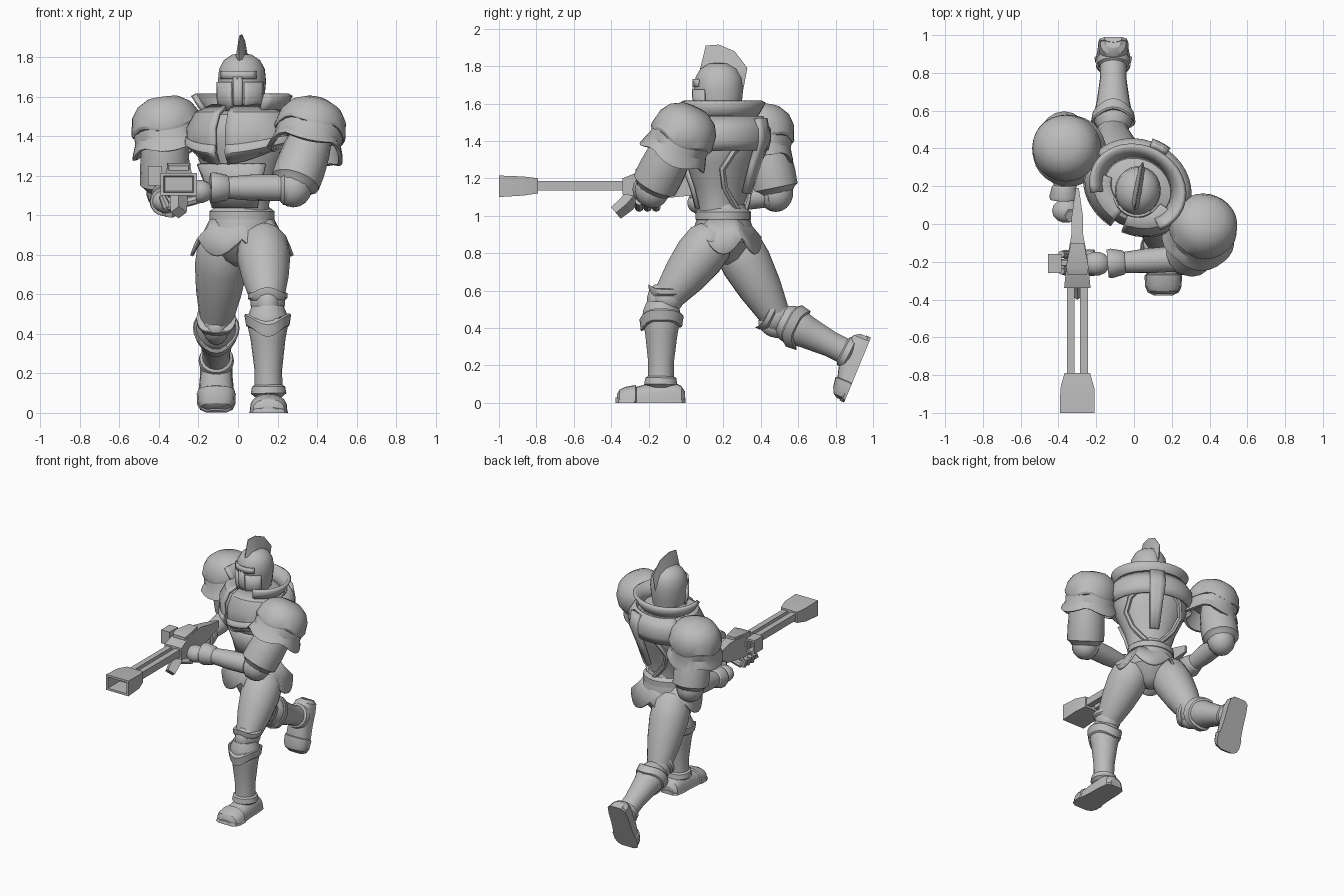
import bpy, bmesh, math
from mathutils import Vector, Matrix

if "Cube" in bpy.data.objects:
    bpy.data.objects.remove(bpy.data.objects["Cube"])

mat = bpy.data.materials.new("armour_grey")
mat.diffuse_color = (0.5, 0.5, 0.5, 1)
mat.use_nodes = True
mat.node_tree.nodes["Principled BSDF"].inputs["Base Color"].default_value = mat.diffuse_color
I = Matrix.Identity(4)
rad = math.radians


def T(*p):
    return Matrix.Translation(p)


def loft(name, rings, M=I, closed=True, thick=0):
    """Skin a list of equal-length rings; cap the ends when closed."""
    bm = bmesh.new()
    vs = [[bm.verts.new(M @ Vector(p)) for p in r] for r in rings]
    n = len(rings[0])
    for a, b in zip(vs, vs[1:]):
        for i in range(n if closed else n - 1):
            j = (i + 1) % n
            bm.faces.new((a[i], a[j], b[j], b[i]))
    if closed:
        bm.faces.new(vs[0][::-1])
        bm.faces.new(vs[-1])
    bmesh.ops.remove_doubles(bm, verts=bm.verts, dist=1e-5)
    bmesh.ops.recalc_face_normals(bm, faces=bm.faces)
    me = bpy.data.meshes.new(name)
    bm.to_mesh(me)
    bm.free()
    me.materials.append(mat)
    ob = bpy.data.objects.new(name, me)
    bpy.context.collection.objects.link(ob)
    if thick:
        m = ob.modifiers.new("thickness", 'SOLIDIFY')
        m.thickness, m.offset = thick, 0
    return ob


def lathe(name, prof, M=I, sx=1, sy=1, n=20, arc=None, wave=None, thick=0.016):
    """Profile rows (r, z, dip): dip scales wave(angle) added to z."""
    a0, a1 = arc or (0, 360)
    k = n if arc is None else n + 1
    angs = [rad(a0 + (a1 - a0) * i / n) for i in range(k)]
    rings = [[(sx * r[0] * math.cos(a), sy * r[0] * math.sin(a),
               r[1] + (r[2] * wave(a) if wave and len(r) > 2 else 0)) for a in angs] for r in prof]
    return loft(name, rings, M, arc is None, thick if arc else 0)


def frame(p, d, back=(0, 1, 0)):
    z = Vector(d).normalized()
    y = Vector(back)
    y = (y - y.dot(z) * z).normalized()
    return T(*p) @ Matrix((y.cross(z), y, z)).transposed().to_4x4()


def limb(name, p0, p1, prof, back=(0, 1, 0), n=16, wave=None, sx=1, sy=1):
    """Tube between two points, rows (t, radius, dip)."""
    d = Vector(p1) - Vector(p0)
    rows = [(r[1], r[0] * d.length, r[2] if len(r) > 2 else 0) for r in prof]
    return lathe(name, rows, frame(p0, d, back), sx, sy, n, wave=wave)


def prism(name, rows):
    """Rectangular sections along y: (y, x, half width, z0, z1)."""
    return loft(name, [[(x - w, y, a), (x + w, y, a), (x + w, y, b), (x - w, y, b)]
                       for y, x, w, a, b in rows])


def ball(name, c, sx, sy, sz, M=I):
    return lathe(name, [(math.sin(rad(t)), sz * math.cos(rad(t))) for t in range(0, 181, 20)],
                 T(*c) @ M, sx, sy, 14)


def front_point(a):
    return max(0, math.cos(a - rad(270))) ** 4 + 0.6 * max(0, math.cos(a - rad(90))) ** 4


# torso, twisted so the left shoulder leads
B = T(0.02, 0.19, 0) @ Matrix.Rotation(rad(-28), 4, 'Z')
body = [(0.14, 0.98), (0.145, 1.06), (0.175, 1.16), (0.23, 1.28), (0.265, 1.38),
        (0.262, 1.45), (0.22, 1.51), (0.13, 1.545), (0.08, 1.55)]
lathe("torso", body, B, 1, 0.8, 24)
for nm, a, b, s in (("breastplate_right", 188, 264, 1), ("breastplate_left", 276, 352, 1)):
    dip = lambda a: max(0, -math.sin(a)) ** 2
    lathe(nm, [(0.245, 1.35, -0.09), (0.28, 1.38, -0.06), (0.282, 1.44), (0.24, 1.515), (0.15, 1.555)],
          B, 1, 0.82, 10, (a, b), dip, thick=0.02)
    lathe(nm + "_rim", [(0.265, 1.36, -0.08), (0.293, 1.375, -0.06), (0.288, 1.405, -0.05)],
          B, 1, 0.82, 10, (a, b), dip)
lathe("back_plate", [(0.27, 1.35), (0.285, 1.4), (0.285, 1.46), (0.24, 1.53)], B, 1, 0.87, 16, (15, 165))
lathe("belly_plate", [(0.155, 1.04), (0.185, 1.14), (0.235, 1.26)], B, 1, 0.82, 10, (215, 325))
lathe("gorget", [(0.19, 1.52), (0.22, 1.555), (0.255, 1.61)], B, 1, 0.85, 24, (-38, 218), thick=0.025,)
lathe("neck", [(0.1, 1.5), (0.09, 1.62)], B, n=12)


def torso_point(a, z, off=0.012):
    for (r0, z0), (r1, z1) in zip(body, body[1:]):
        if z0 <= z <= z1:
            r = r0 + (r1 - r0) * (z - z0) / (z1 - z0) + off
            return B @ Vector((r * math.cos(rad(a)), 0.8 * r * math.sin(rad(a)), z))


# straps curving over the back
for s in (-1, 1):
    cu = bpy.data.curves.new("back_strap", 'CURVE')
    cu.dimensions, cu.bevel_depth, cu.bevel_resolution = '3D', 0.018, 1
    pts = [(12, 1.5), (18, 1.42), (40, 1.34), (55, 1.25), (50, 1.15), (32, 1.08), (10, 1.02)]
    sp = cu.splines.new('POLY')
    sp.points.add(len(pts) - 1)
    for p, (a, z) in zip(sp.points, pts):
        p.co = (*torso_point(90 + s * a, z), 1)
    ob = bpy.data.objects.new("back_strap", cu)
    bpy.context.collection.objects.link(ob)
    cu.materials.append(mat)
lathe("spine_plate", [(0.18, 1.12), (0.24, 1.28), (0.3, 1.42), (0.28, 1.52)], B, 1, 0.86, 3, (80, 100), thick=0.03)

# pelvis, belt and armoured skirt
P = T(0.02, 0.2, 0)
lathe("pelvis", [(0.13, 1.06), (0.17, 0.95), (0.165, 0.86), (0.09, 0.77), (0.03, 0.74)], P, 1, 0.9)
lathe("belt", [(0.14, 0.97), (0.165, 0.98), (0.165, 1.02), (0.14, 1.04)], P, 1, 0.9)
lathe("skirt_plates", [(0.15, 0.99), (0.19, 0.94, -0.03), (0.255, 0.88, -0.085)], P, 1, 0.78, 48, (0, 360),
      lambda a: abs(math.cos(3 * a)))

# helmet with T-shaped face piece and tapering crest
H = T(0.02, 0.175, 0) @ Matrix.Rotation(rad(-10), 4, 'Z')
lathe("helmet", [(0.1, 1.52), (0.115, 1.6), (0.122, 1.68), (0.116, 1.74), (0.092, 1.785),
                 (0.05, 1.813), (0, 1.82)], H, 1, 1.08, 24)
lathe("visor_bar", [(0.124, 1.69), (0.122, 1.73)], H, 1, 1.08, 8, (225, 315))
lathe("nose_guard", [(0.108, 1.53), (0.122, 1.6), (0.124, 1.7)], H, 1, 1.08, 3, (260, 282))
for nm, a, b in (("cheek_right", 205, 256), ("cheek_left", 286, 335)):
    lathe(nm, [(0.113, 1.53), (0.124, 1.59), (0.126, 1.675)], H, 1, 1.08, 6, (a, b))
outer = [(-.115, 1.73), (-.07, 1.91), (0, 1.915), (.085, 1.88), (.155, 1.79), (.13, 1.66)]
inner = [(-.1, 1.72), (-.06, 1.76), (0, 1.78), (.06, 1.76), (.09, 1.72), (.1, 1.66)]
loft("crest", [[(x, *p) for p in row] for x, row in ((0.028, inner), (0.002, outer), (-0.002, outer),
                                                      (-0.028, inner))], H, False)

# shoulder guards: dome, flared scalloped rim, raised crown band
for side, c, ax in (("left", (0.36, -0.03, 1.405), (0.2, 0.42, 0.9)),
                    ("right", (-0.355, 0.4, 1.41), (-0.12, 0.12, 0.93))):
    F = frame(c, ax)
    scallop = lambda a: abs(math.cos(2 * a))
    lathe("shoulder_guard_" + side, [(0, 0.185), (0.08, 0.175), (0.13, 0.145), (0.16, 0.1), (0.174, 0.03),
          (0.17, -0.03), (0.188, -0.05, -0.03), (0.196, -0.07, -0.04), (0.175, -0.07, -0.04), (0.14, 0)],
          F, 1, 0.97, 28, wave=scallop)
    lathe("shoulder_crown_" + side, [(0.178, 0.03, -0.03), (0.184, 0.045, -0.03), (0.17, 0.1),
          (0.138, 0.15), (0.083, 0.184), (0, 0.194)], F, 1, 0.97, 28, wave=scallop)

# arms: upper arm, elbow, forearm, cuff and hand
upper = [(0, 0.1), (0.3, 0.12), (0.65, 0.127), (0.9, 0.125), (0.93, 0.11), (1.05, 0.08)]
fore = [(-0.1, 0.05), (0.0, 0.085), (0.12, 0.088), (0.16, 0.068), (0.5, 0.066), (0.78, 0.056),
        (0.8, 0.064), (0.95, 0.078), (1, 0.074), (1.0, 0.04)]
for side, sh, el, wr, hand in (
        ("left", (0.38, -0.04, 1.42), (0.28, -0.18, 1.14), (-0.14, -0.21, 1.14), (-0.2, -0.21, 1.12)),
        ("right", (-0.37, 0.42, 1.42), (-0.37, 0.48, 1.12), (-0.37, 0.13, 1.07), (-0.36, 0.07, 1.07))):
    limb("upper_arm_" + side, sh, el, upper)
    limb("forearm_" + side, el, wr, fore, (0, 0, 1))
    ball("elbow_" + side, el, 0.095, 0.095, 0.1)
    ball("hand_" + side, hand, 0.075, 0.065, 0.06)
for i in range(3):  # left fingers wrapped under the rifle
    y = -0.25 + 0.045 * i
    limb("finger", (-0.21, y, 1.08), (-0.36, y, 1.04), [(0, 0.024), (0.9, 0.024), (1, 0.014)], n=8)
    limb("finger_tip", (-0.36, y, 1.04), (-0.385, y, 1.1), [(0, 0.024), (1, 0.018)], n=8)

# legs
thigh = [(0, 0.1), (0.12, 0.13), (0.35, 0.135), (0.65, 0.117), (0.9, 0.092), (1.05, 0.075)]
shin = [(-0.05, 0.08), (0.06, 0.1), (0.15, 0.105), (0.35, 0.088), (0.7, 0.07), (0.88, 0.07),
        (0.9, 0.084), (0.98, 0.09), (1.02, 0.07)]
sole_rows = [(.12, .045, .06), (.1, .07, .09), (.04, .078, .12), (-.05, .08, .11), (-.14, .088, .085),
             (-.145, .096, .095), (-.2, .094, .085), (-.23, .08, .07), (-.245, .05, .045)]


def foot(name, M, grow, top=9):
    loft(name, [[(grow * w * math.cos(rad(a)), y * grow, min(top, h) * math.sin(rad(a)) ** 0.6)
                 for a in range(0, 181, 18)] for y, w, h in sole_rows], M)


for side, hip, knee, k2, ankle, back, M in (
        ("left", (0.12, 0.16, 0.9), (0.15, -0.1, 0.56), (0.15, -0.13, 0.52), (0.155, -0.135, 0.09),
         (0, 1, 0), T(0.155, -0.125, 0)),
        ("right", (-0.07, 0.24, 0.9), (-0.11, 0.48, 0.46), (-0.11, 0.52, 0.44), (-0.11, 0.88, 0.26),
         (0, 0.43, 0.9), T(-0.11, 0.942, 0.235) @ Matrix.Rotation(rad(67.5), 4, 'X'))):
    limb("thigh_" + side, hip, knee, thigh, back, 18)
    limb("shin_" + side, k2, ankle, shin, back, 18)
    limb("greave_cuff_" + side, k2, ankle, [(0.2, 0.1, 0.05), (0.18, 0.11, 0.06), (0.06, 0.118, 0.05),
         (0.04, 0.112, 0.05), (0.1, 0.09)], back, 24, front_point)
    F = frame(knee, Vector(ankle) - Vector(k2), back)
    ball("knee_" + side, knee, 0.088, 0.09, 0.09)
    ball("knee_cap_" + side, F @ Vector((0, -0.05, 0.01)), 0.06, 0.06, 0.085, F.to_3x3().to_4x4())
    lathe("knee_band_" + side, [(0.088, -0.05), (0.1, -0.045, -0.03), (0.1, -0.02, -0.03), (0.088, -0.01)],
          F, n=24, wave=front_point)
    foot("boot_" + side, M, 1)
    foot("boot_sole_" + side, M, 1.03, 0.028)

# rifle: hollow muzzle, twin rails, tapering receiver, grip and sight
X = -0.3
prism("muzzle", [(-.79, X, .068, 1.12, 1.2), (-.87, X, .09, 1.108, 1.21), (-1, X, .092, 1.1, 1.215),
                 (-1, X, .076, 1.116, 1.199), (-.87, X, .07, 1.122, 1.195)])
for dx in (-0.035, 0.035):
    prism("barrel_rail", [(-.8, X + dx, .021, 1.135, 1.187), (-.3, X + dx, .021, 1.135, 1.187)])
prism("receiver", [(-.34, X, .07, 1.115, 1.2), (-.24, X, .06, 1.1, 1.24), (-.17, X, .052, 1.09, 1.25),
                   (-.05, X, .03, 1.1, 1.24), (.04, X, .03, 1.11, 1.22), (.19, X, .008, 1.14, 1.19)])
prism("top_sight", [(-.27, X, .05, 1.2, 1.25), (-.23, X, .06, 1.2, 1.265), (-.1, X, .035, 1.2, 1.265)])
prism("side_sight", [(-.26, -.42, .035, 1.15, 1.25), (-.16, -.42, .035, 1.15, 1.25),
                     (-.16, -.42, .024, 1.165, 1.235), (-.25, -.42, .024, 1.165, 1.235)])
prism("sight_mount", [(-.22, -.37, .03, 1.17, 1.2), (-.19, -.37, .03, 1.17, 1.2)])
limb("magazine_upper", (X, -.26, 1.13), (X, -.32, 1.06), [(0, .045), (1, .045)], n=4)
limb("magazine_lower", (X, -.315, 1.065), (X, -.375, 1.015), [(0, .045), (1, .04)], n=4)
limb("rear_grip", (X - .03, .04, 1.14), (X - .05, .09, 1.0), [(0, .035), (1, .035)], n=6)

# smooth shading with sharp creases
for ob in list(bpy.context.scene.objects):
    bpy.ops.object.select_all(action='DESELECT')
    ob.select_set(True)
    bpy.context.view_layer.objects.active = ob
    if ob.type == 'CURVE':
        bpy.ops.object.convert(target='MESH')
    bpy.ops.object.shade_smooth_by_angle(angle=rad(32))
